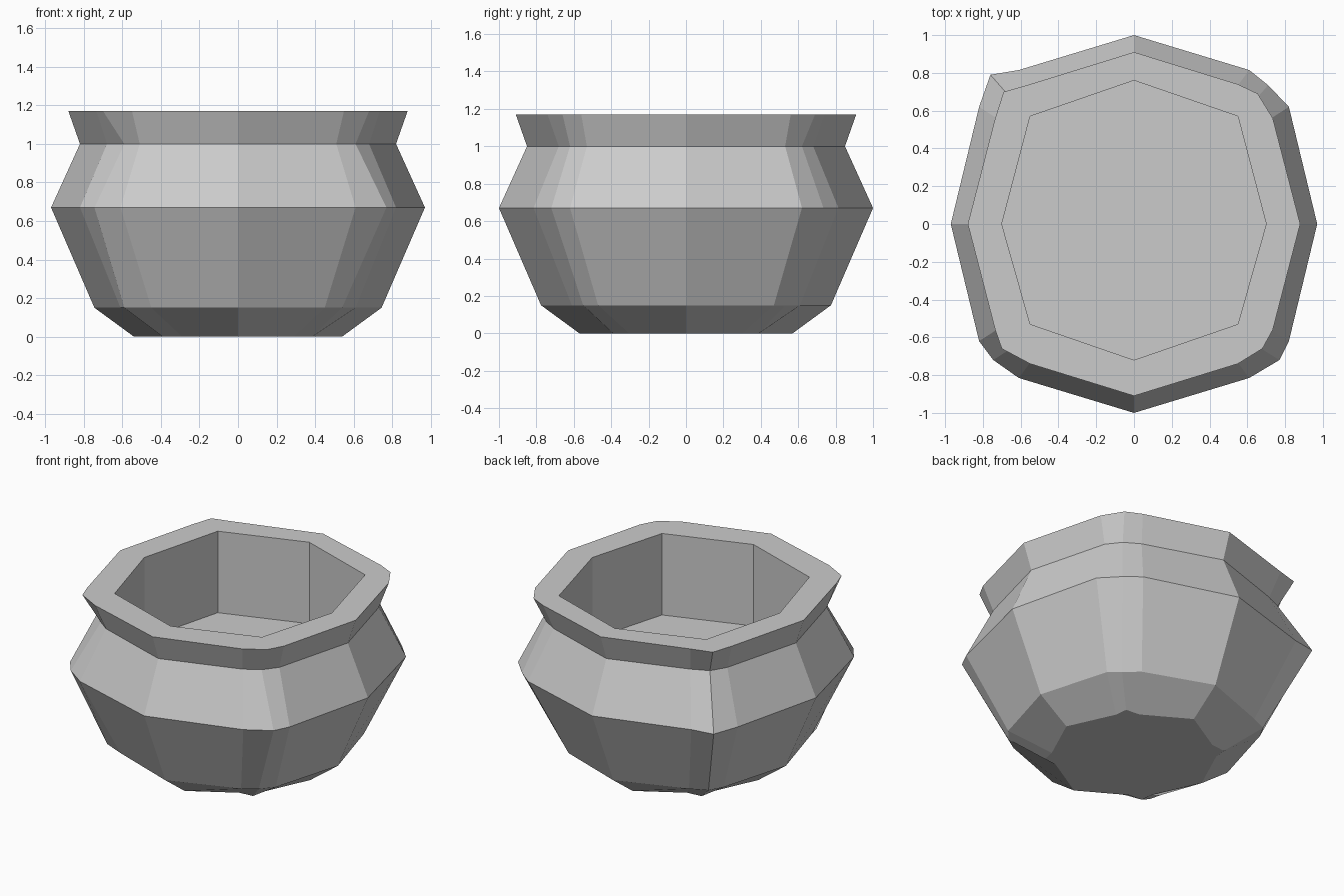
import bpy, bmesh

if "Cube" in bpy.data.objects:
    bpy.data.objects.remove(bpy.data.objects["Cube"])

# Each ring: height, axis half-widths (x, y), the two points flanking a corner
# (one on the front/back side, one on the left/right side), and the uneven
# corner knuckles in order back-right, back-left, front-left, front-right.
RINGS = [
    (0.00, (0.54, 0.57), (0.29, 0.40), (0.40, 0.305),
     [(0.39, 0.39), (0.39, 0.39), (0.39, 0.39), (0.385, 0.39)]),
    (0.15, (0.745, 0.775), (0.45, 0.61), (0.61, 0.47),
     [(0.54, 0.53), (0.56, 0.56), (0.59, 0.55), (0.54, 0.55)]),
    (0.67, (0.97, 1.00), (0.61, 0.815), (0.82, 0.62),
     [(0.71, 0.735), (0.76, 0.79), (0.745, 0.72), (0.77, 0.72)]),
    (1.00, (0.82, 0.85), (0.51, 0.68), (0.68, 0.53),
     [(0.61, 0.62), (0.62, 0.63), (0.59, 0.62), (0.61, 0.62)]),
    (1.17, (0.88, 0.91), (0.55, 0.74), (0.735, 0.56),
     [(0.655, 0.69), (0.69, 0.70), (0.70, 0.66), (0.68, 0.66)]),
]
SIGNS = [(1, 1), (-1, 1), (-1, -1), (1, -1)]
FLOOR_Z, INNER_DY = 0.62, 0.02


def outer_ring(bm, z, axis, near_y, near_x, corners):
    """16 points, counter-clockwise from +x."""
    ax, ay = axis
    mids = [(ax, 0), (0, ay), (-ax, 0), (0, -ay)]
    verts = []
    for i, (sx, sy) in enumerate(SIGNS):
        trio = [near_x, corners[i], near_y]
        if i % 2:
            trio.reverse()
        verts.append(bm.verts.new((*mids[i], z)))
        verts += [bm.verts.new((sx * x, sy * y, z)) for x, y in trio]
    return verts


def inner_ring(bm, z):
    """8 points of the straight-walled opening."""
    pts = [(0.70, 0), (0.55, 0.55), (0, 0.74), (-0.55, 0.55),
           (-0.70, 0), (-0.55, -0.55), (0, -0.74), (0.55, -0.55)]
    return [bm.verts.new((x, y + (INNER_DY if y else 0), z)) for x, y in pts]


def bridge(bm, low, high):
    n = len(low)
    for i in range(n):
        j = (i + 1) % n
        bm.faces.new((low[i], low[j], high[j], high[i]))


bm = bmesh.new()

# Outer wall and underside
rings = [outer_ring(bm, *r) for r in RINGS]
for low, high in zip(rings, rings[1:]):
    bridge(bm, low, high)
bm.faces.new(rings[0][::-1])

# Inner wall and floor
mouth = inner_ring(bm, RINGS[-1][0])
floor = inner_ring(bm, FLOOR_Z)
bridge(bm, mouth, floor)
bm.faces.new(floor)

# Flat rim between the outer lip and the opening
lip = rings[-1]
for q in range(4):
    m, x, c, y, m2 = [lip[(4 * q + k) % 16] for k in range(5)]
    i0, i1, i2 = [mouth[(2 * q + k) % 8] for k in range(3)]
    bm.faces.new((m, x, i1, i0))
    bm.faces.new((x, c, y, i1))
    bm.faces.new((y, m2, i2, i1))

bmesh.ops.recalc_face_normals(bm, faces=bm.faces)
mesh = bpy.data.meshes.new("pot")
bm.to_mesh(mesh)
bm.free()
bpy.context.collection.objects.link(bpy.data.objects.new("pot", mesh))
